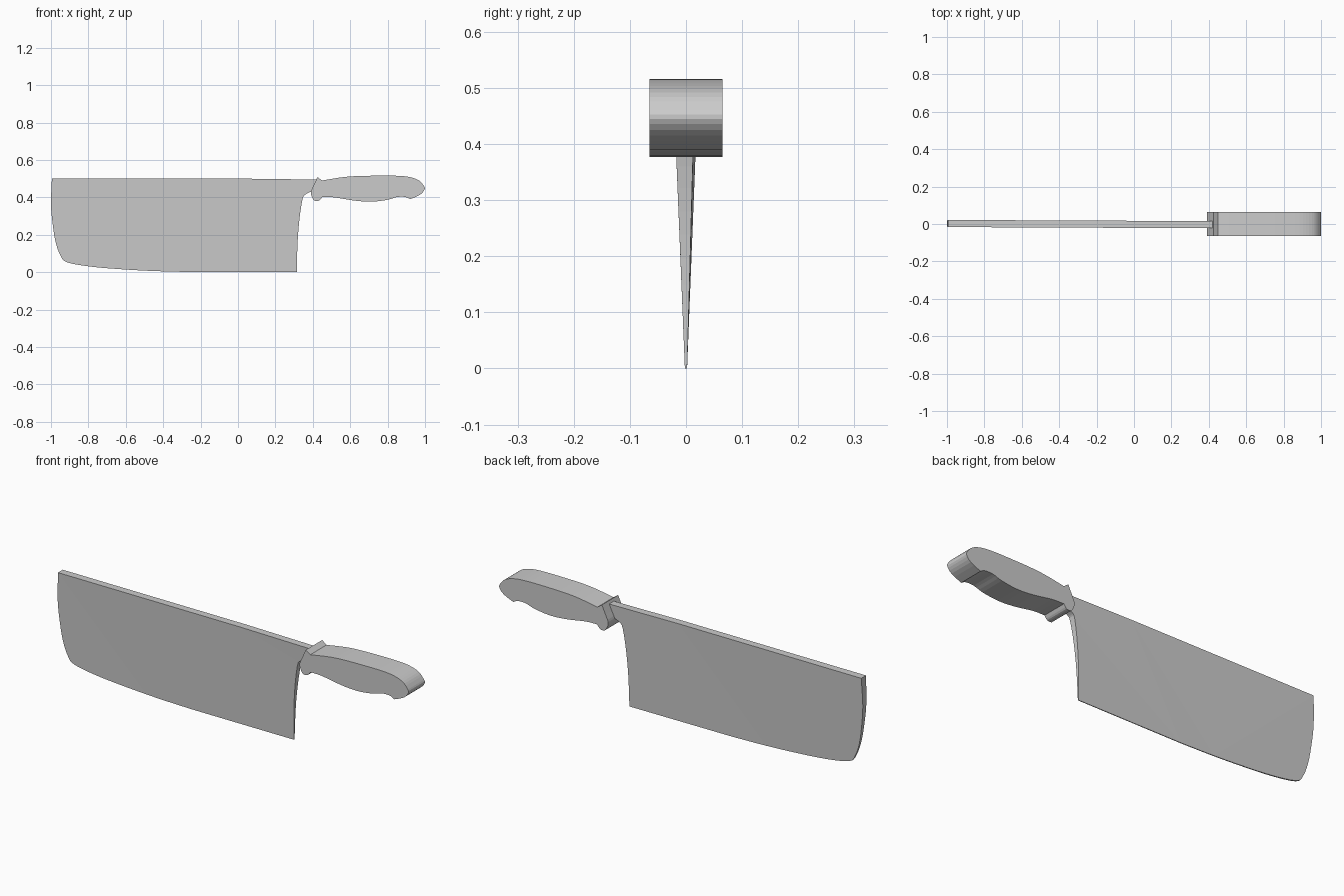
import bpy
import bmesh
from mathutils import Vector

if "Cube" in bpy.data.objects:
    bpy.data.objects.remove(bpy.data.objects["Cube"], do_unlink=True)

grey = bpy.data.materials.new("plain grey")
grey.use_nodes = True
grey.diffuse_color = (0.6, 0.6, 0.6, 1)
grey.node_tree.nodes["Principled BSDF"].inputs["Base Color"].default_value = (0.6, 0.6, 0.6, 1)


def rounded(points, steps=3):
    """Catmull-Rom curve through an open run of (x, z) points, without its last point."""
    pts = [Vector(p) for p in points]
    pts = [pts[0]] + pts + [pts[-1]]
    result = []
    for a, b, c, d in zip(pts, pts[1:], pts[2:], pts[3:]):
        for i in range(steps):
            t = i / steps
            result.append(0.5 * (2 * b + (c - a) * t
                                 + (2 * a - 5 * b + 4 * c - d) * t ** 2
                                 + (3 * b - a - 3 * c + d) * t ** 3))
    return result


def plate(name, outline, front, back, crease=None):
    """Solid between two copies of an outline; front and back give y at a point."""
    bm = bmesh.new()
    caps = []
    for side in (front, back):
        caps.append([bm.verts.new((p[0], side(p[0], p[1]), p[1])) for p in outline])
    near, far = caps
    count = len(outline)
    for i in range(count):
        j = (i + 1) % count
        bm.faces.new((near[i], far[i], far[j], near[j]))
    faces = [bm.faces.new(near), bm.faces.new(far)]
    if crease:
        for face, ring in zip(list(faces), caps):
            ends = [min(ring, key=lambda v: (v.co.x - c[0]) ** 2 + (v.co.z - c[1]) ** 2)
                    for c in crease]
            faces.append(bmesh.utils.face_split(face, *ends)[0])
    bmesh.ops.triangulate(bm, faces=faces)
    bmesh.ops.recalc_face_normals(bm, faces=bm.faces[:])
    mesh = bpy.data.meshes.new(name)
    bm.to_mesh(mesh)
    bm.free()
    mesh.materials.append(grey)
    obj = bpy.data.objects.new(name, mesh)
    bpy.context.collection.objects.link(obj)
    return obj


# Blade: wide, tapering in thickness from spine to cutting edge
tip_and_edge = [(-0.995, 0.5), (-1, 0.36), (-0.99, 0.25), (-0.975, 0.16), (-0.95, 0.09),
                (-0.915, 0.053), (-0.79, 0.03), (-0.63, 0.016), (-0.45, 0.006), (-0.26, 0.001)]
heel = [(0.315, 0), (0.318, 0.15), (0.328, 0.28), (0.345, 0.39), (0.36, 0.415), (0.39, 0.43)]
spine = [(0.42, 0.43), (0.42, 0.495), (0.03, 0.5)]
blade_outline = (rounded(tip_and_edge) + [Vector(tip_and_edge[-1])]
                 + rounded(heel) + [Vector(heel[-1])] + spine)


def sway(x, z):
    return -0.009 * (x + 0.4) * z


plate("blade", blade_outline,
      lambda x, z: sway(x, z) - 0.002 - 0.034 * z,
      lambda x, z: sway(x, z) + 0.002 + 0.034 * z,
      crease=((0.345, 0.39), (-0.26, 0)))

# Handle: one slab with a flared collar, rounded butt and finger hollows
top_and_butt = [(0.45, 0.49), (0.54, 0.505), (0.62, 0.513), (0.755, 0.516), (0.86, 0.515),
                (0.92, 0.508), (0.965, 0.492), (0.99, 0.467), (0.999, 0.445),
                (0.975, 0.415), (0.92, 0.39)]
grip = [(0.92, 0.39), (0.895, 0.402), (0.85, 0.402), (0.8, 0.387), (0.713, 0.377),
        (0.62, 0.383), (0.515, 0.4), (0.45, 0.402)]
collar = [(0.45, 0.402), (0.435, 0.383), (0.41, 0.382), (0.395, 0.403), (0.39, 0.43),
          (0.405, 0.465), (0.425, 0.508)]
handle_outline = (rounded(top_and_butt) + rounded(grip) + rounded(collar)
                  + [Vector(collar[-1])])
plate("handle", handle_outline, lambda x, z: -0.065, lambda x, z: 0.065)
